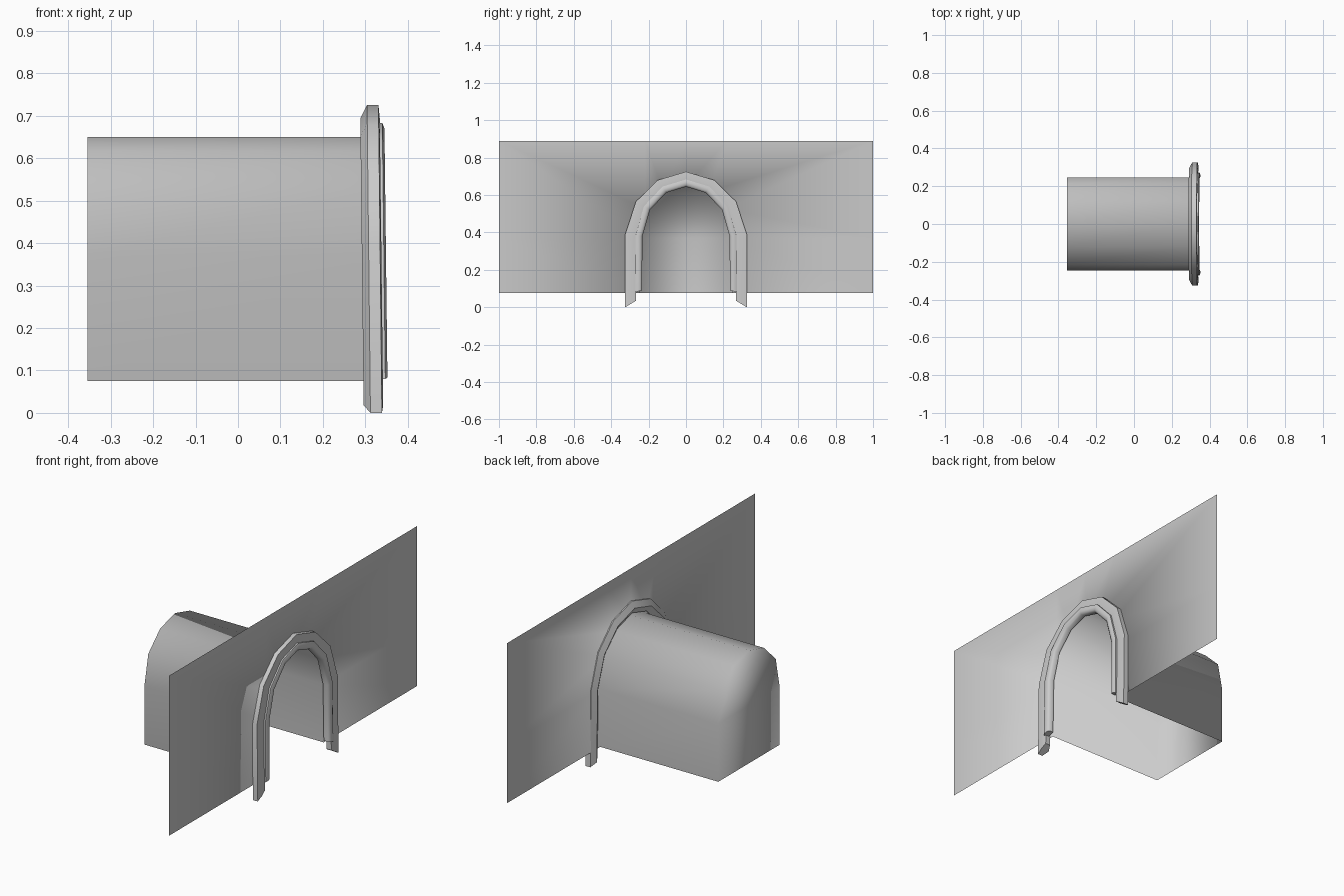
import bpy
from mathutils import Vector

if "Cube" in bpy.data.objects:
    bpy.data.objects.remove(bpy.data.objects["Cube"])


def mirrored(half):
    """Half arch from right foot to crown -> full arch, foot to foot."""
    return half + [(-y, z) for y, z in reversed(half[:-1])]


def make_object(name, verts, faces, angle=None):
    mesh = bpy.data.meshes.new(name)
    mesh.from_pydata(verts, [], faces)
    mesh.update()
    obj = bpy.data.objects.new(name, mesh)
    bpy.context.collection.objects.link(obj)
    for p in mesh.polygons:
        p.use_smooth = True
    if angle:
        bpy.ops.object.select_all(action='DESELECT')
        obj.select_set(True)
        bpy.context.view_layer.objects.active = obj
        bpy.ops.object.shade_smooth_by_angle(angle=angle)
    return obj


def sweep_arch(name, half, section, lean, foot_slope):
    """Sweep a closed (x, inward offset) section along an arch with mitred corners."""
    path = [Vector(p) for p in mirrored(half)]
    n, m = len(path), len(section)
    verts, faces = [], []
    top = max(p.y for p in path)
    for i, p in enumerate(path):
        ends = [(path[j + 1] - path[j]).normalized()
                for j in (i - 1, i) if 0 <= j < n - 1]
        normals = [Vector((-d.y, d.x)) for d in ends]      # points inward
        mitre = sum(normals, Vector((0, 0))).normalized()
        mitre /= mitre.dot(normals[0])
        for x, off in section:
            q = p + mitre * off
            z = q.y + (off * foot_slope if i in (0, n - 1) else 0)
            verts.append((x + lean * (1 - p.y / top), q.x, z))
    for i in range(n - 1):
        for k in range(m):
            a, b = i * m + k, i * m + (k + 1) % m
            faces.append((a, b, b + m, a + m))
    faces.append(tuple(reversed(range(m))))
    faces.append(tuple(range((n - 1) * m, n * m)))
    return make_object(name, verts, faces, 1.0)


# Wall sheet with arched opening, joined to the tunnel with a closed back and open floor
WALL_X, BACK_X, BASE = 0.31, -0.355, 0.075
opening = mirrored([(0.247, BASE), (0.247, 0.37), (0.215, 0.525), (0.12, 0.617), (0, 0.65)])
border = mirrored([(1, BASE), (1, 0.37), (1, 0.89), (0.22, 0.89), (0, 0.89)])
n = len(opening)
verts = ([(WALL_X, y, z) for y, z in border]
         + [(WALL_X, y, z) for y, z in opening]
         + [(BACK_X, y, z) for y, z in opening])
faces = [(r * n + i, r * n + i + 1, (r + 1) * n + i + 1, (r + 1) * n + i)
         for r in range(2) for i in range(n - 1)]
faces.append(tuple(range(2 * n, 3 * n)))
make_object("wall_and_tunnel", verts, faces)

# Outer arch trim
sweep_arch("outer_arch_trim",
           [(0.325, 0.0), (0.325, 0.39), (0.268, 0.565), (0.15, 0.68), (0, 0.725)],
           [(0.304, 0), (0.331, 0), (0.334, 0.03), (0.331, 0.058), (0.304, 0.058), (0.288, 0.03)],
           lean=0.008, foot_slope=0.6)

# Inner arch trim
sweep_arch("inner_arch_trim",
           [(0.272, 0.08), (0.27, 0.385), (0.225, 0.54), (0.125, 0.645), (0, 0.683)],
           [(0.312, 0), (0.340, 0), (0.345, 0.012), (0.343, 0.027), (0.335, 0.037), (0.312, 0.037)],
           lean=0.008, foot_slope=0.3)
